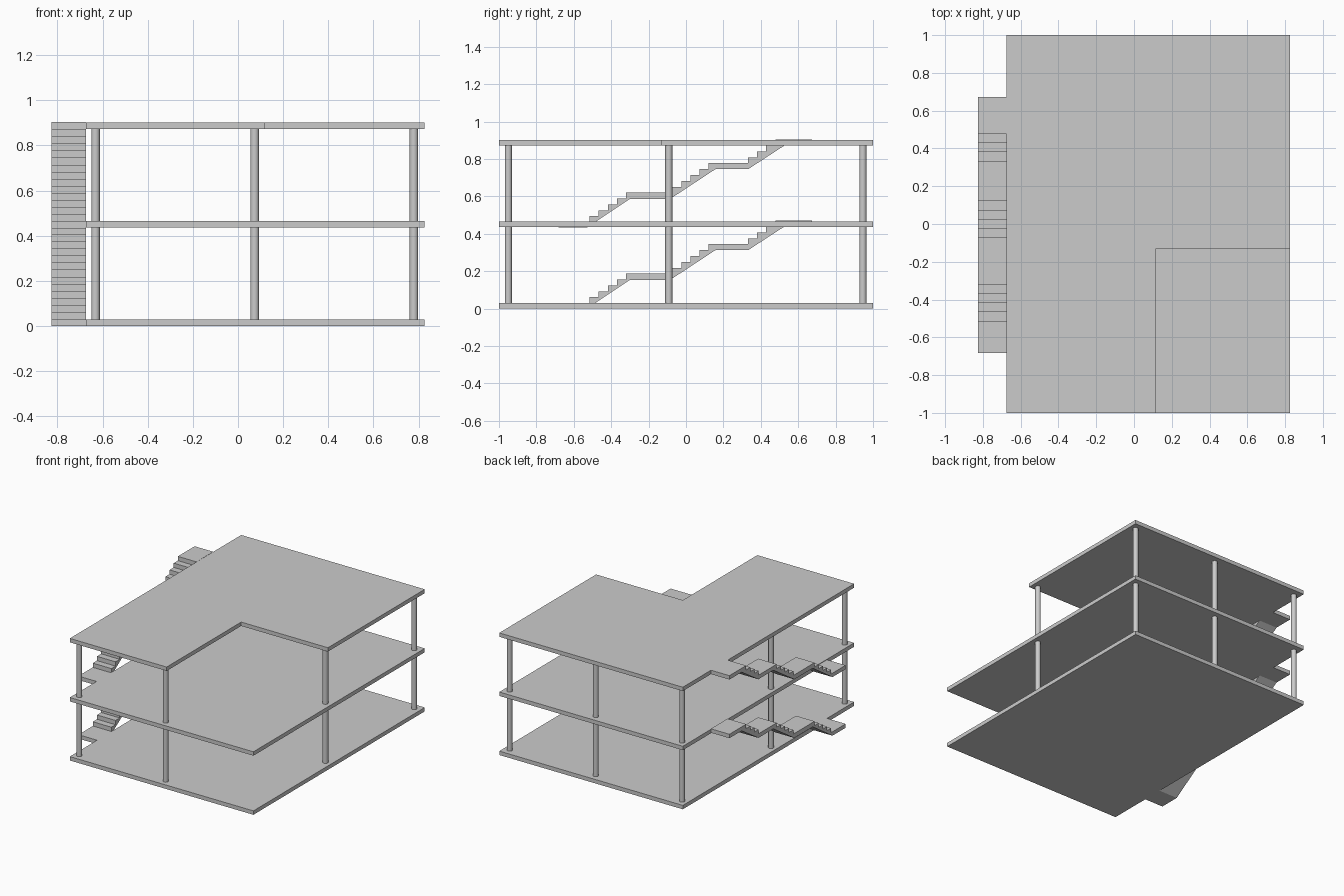
import bpy
import bmesh
import math

if "Cube" in bpy.data.objects:
    bpy.data.objects.remove(bpy.data.objects["Cube"])

X0, X1 = -0.674, 0.826           # slab extent in x
STAIR_X0 = -0.826                # outer side of the stairs
T = 0.029                        # slab thickness
LEVELS = (0.0, 0.4365, 0.873)    # undersides of the three slabs


def extrude_profile(name, points, direction):
    """Closed flat outline swept along a direction into a solid."""
    bm = bmesh.new()
    face = bm.faces.new([bm.verts.new(p) for p in points])
    res = bmesh.ops.extrude_face_region(bm, geom=[face], use_keep_orig=True)
    verts = [v for v in res["geom"] if isinstance(v, bmesh.types.BMVert)]
    bmesh.ops.translate(bm, verts=verts, vec=direction)
    bmesh.ops.recalc_face_normals(bm, faces=bm.faces)
    mesh = bpy.data.meshes.new(name)
    bm.to_mesh(mesh)
    bm.free()
    obj = bpy.data.objects.new(name, mesh)
    bpy.context.collection.objects.link(obj)
    return obj


def slab(name, outline, z):
    return extrude_profile(name, [(x, y, z) for x, y in outline], (0, 0, T))


def column(name, x, y, z0, z1):
    bpy.ops.mesh.primitive_cylinder_add(vertices=32, radius=0.019, depth=z1 - z0,
                                        location=(x, y, (z0 + z1) / 2))
    bpy.context.object.name = name
    bpy.ops.object.shade_smooth_by_angle(angle=math.radians(40))


def staircase(name, z):
    # Stepped top: three flights separated by landings
    rise, tread = 0.0315, 0.0485
    h = T
    top = [(-0.683, h)]
    for start, risers in ((-0.515, 5), (-0.073, 5), (0.332, 4)):
        for i in range(risers):
            y = start + i * tread
            top += [(y, h), (y, h + rise)]
            h += rise
    top.append((0.673, h))
    # Sloped underside following the flights
    under = [(0.673, h - T), (0.53, h - T), (0.335, 0.314), (0.16, 0.314),
             (-0.085, 0.153), (-0.30, 0.153), (-0.53, 0.0), (-0.683, 0.0)]
    pts = [(STAIR_X0, y, z + zz) for y, zz in top + under]
    extrude_profile(name, pts, (X0 - STAIR_X0, 0, 0))


# Floor slabs and notched roof
rectangle = [(X0, -1), (X1, -1), (X1, 1), (X0, 1)]
notched = [(X0, -1), (0.117, -1), (0.117, -0.13), (X1, -0.13), (X1, 1), (X0, 1)]
slab("ground_slab", rectangle, LEVELS[0])
slab("middle_slab", rectangle, LEVELS[1])
slab("roof_slab", notched, LEVELS[2])

# Columns on both storeys, none at the open corner
spots = [(-0.631, -0.95), (-0.631, -0.092), (-0.631, 0.946), (0.074, -0.95),
         (0.074, 0.946), (0.779, -0.092), (0.779, 0.946)]
for floor in range(2):
    for n, (x, y) in enumerate(spots):
        column(f"column_{floor + 1}_{n + 1}", x, y, LEVELS[floor] + T, LEVELS[floor + 1])

# Outside stairs
staircase("lower_stairs", 0.0)
staircase("upper_stairs", 0.433)
